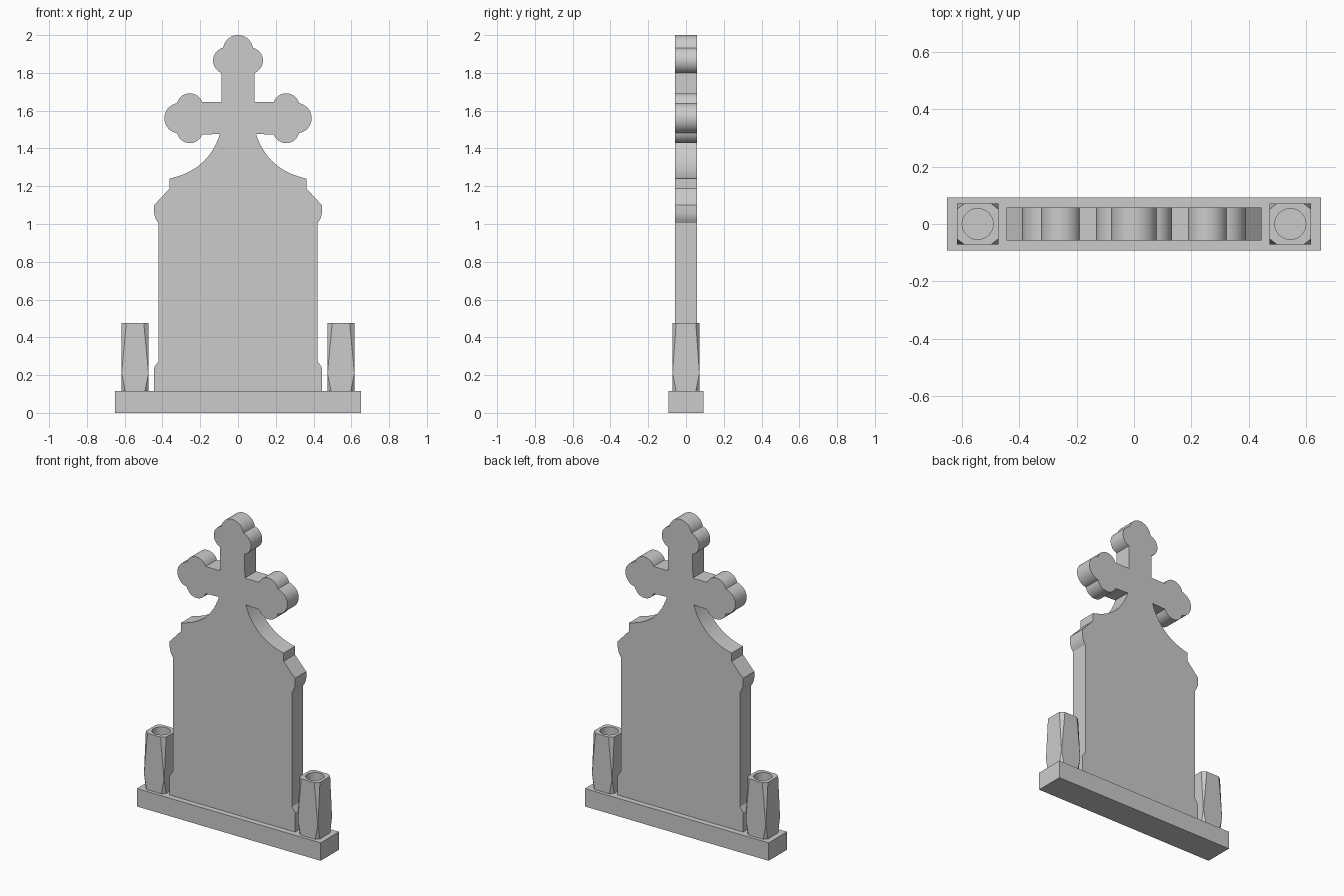
import bpy, bmesh
from math import sin, cos, radians, pi
from mathutils import Vector

if "Cube" in bpy.data.objects:
    bpy.data.objects.remove(bpy.data.objects["Cube"])

BASE_TOP = 0.115


def new_object(name, bm):
    bmesh.ops.recalc_face_normals(bm, faces=bm.faces[:])
    mesh = bpy.data.meshes.new(name)
    bm.to_mesh(mesh)
    bm.free()
    ob = bpy.data.objects.new(name, mesh)
    bpy.context.collection.objects.link(ob)
    return ob


def arc(cu, cv, r, a0, a1, n=14):
    return [(cu + r * cos(radians(a0 + (a1 - a0) * i / n)),
             cv + r * sin(radians(a0 + (a1 - a0) * i / n))) for i in range(n + 1)]


def trefoil():
    # Three-lobed arm end pointing along +u
    return (arc(0.255, -0.062, 0.07, -159, -21) + arc(0.31, 0, 0.08, -81, 81, 18)
            + arc(0.255, 0.062, 0.07, 21, 159))


def bezier(p0, p1, p2, p3, n=14):
    p0, p1, p2, p3 = map(Vector, (p0, p1, p2, p3))
    pts = []
    for i in range(n + 1):
        t = i / n
        s = 1 - t
        pts.append(tuple(s**3 * p0 + 3 * s * s * t * p1 + 3 * s * t * t * p2 + t**3 * p3))
    return pts


# Base plinth
bm = bmesh.new()
bmesh.ops.create_cube(bm, size=1)
for v in bm.verts:
    v.co = (v.co.x * 1.302, v.co.y * 0.186, (v.co.z + 0.5) * BASE_TOP)
new_object("base_plinth", bm)

# Headstone slab and cross: right half of the outline, then mirrored
half = [(0.444, BASE_TOP), (0.444, 0.24), (0.422, 0.272), (0.422, 1.005),
        (0.435, 1.025), (0.442, 1.045), (0.444, 1.06), (0.444, 1.10), (0.363, 1.187)]
half += bezier((0.363, 1.24), (0.23, 1.27), (0.14, 1.34), (0.095, 1.477))
half += [(u, 1.56 + v) for u, v in trefoil()]
half += [(0.088, 1.647)]
half += [(-v, 1.61 + u) for u, v in trefoil() if -v > 1e-4]
outline = half + [(0, 2.0)] + [(-x, z) for x, z in reversed(half)]

bm = bmesh.new()
face = bm.faces.new([bm.verts.new((x, -0.057, z)) for x, z in outline])
ext = bmesh.ops.extrude_face_region(bm, geom=[face], use_keep_orig=True)
bmesh.ops.translate(bm, vec=(0, 0.114, 0),
                    verts=[g for g in ext["geom"] if isinstance(g, bmesh.types.BMVert)])
slab = new_object("headstone_cross", bm)
bpy.context.view_layer.objects.active = slab
slab.select_set(True)
bpy.ops.object.shade_smooth_by_angle(angle=radians(30))
slab.select_set(False)


def vase(name, cx):
    bm = bmesh.new()
    h = 0.072

    def octagon(z, dx, dy):
        pts = []
        for sx, sy in ((1, 1), (-1, 1), (-1, -1), (1, -1)):
            pair = [(sx * h, sy * (h - dy)), (sx * (h - dx), sy * h)]
            pts += pair if sx * sy > 0 else pair[::-1]
        return [bm.verts.new((cx + x, y, z)) for x, y in pts]

    def circle(z, n=32):
        return [bm.verts.new((cx + 0.054 * cos(2 * pi * i / n),
                              0.054 * sin(2 * pi * i / n), z)) for i in range(n)]

    def walls(a, b):
        for i in range(len(a)):
            j = (i + 1) % len(a)
            bm.faces.new((a[i], a[j], b[j], b[i]))

    # Body whose corners are cut toward the top and bottom
    rings = [octagon(BASE_TOP, 0.02, 0.02), octagon(0.21, 0.001, 0.001),
             octagon(0.477, 0.026, 0.02)]
    walls(rings[0], rings[1])
    walls(rings[1], rings[2])
    bm.faces.new(rings[0])
    # Round opening
    rim, floor = circle(0.477), circle(0.32)
    walls(rim, floor)
    bm.faces.new(floor)
    edges = [bm.edges.get((r[i - 1], r[i])) for r in (rings[2], rim) for i in range(len(r))]
    bmesh.ops.triangle_fill(bm, edges=edges, use_beauty=True, normal=(0, 0, 1))
    new_object(name, bm)


# Vases on both sides
vase("vase_left", -0.545)
vase("vase_right", 0.545)
